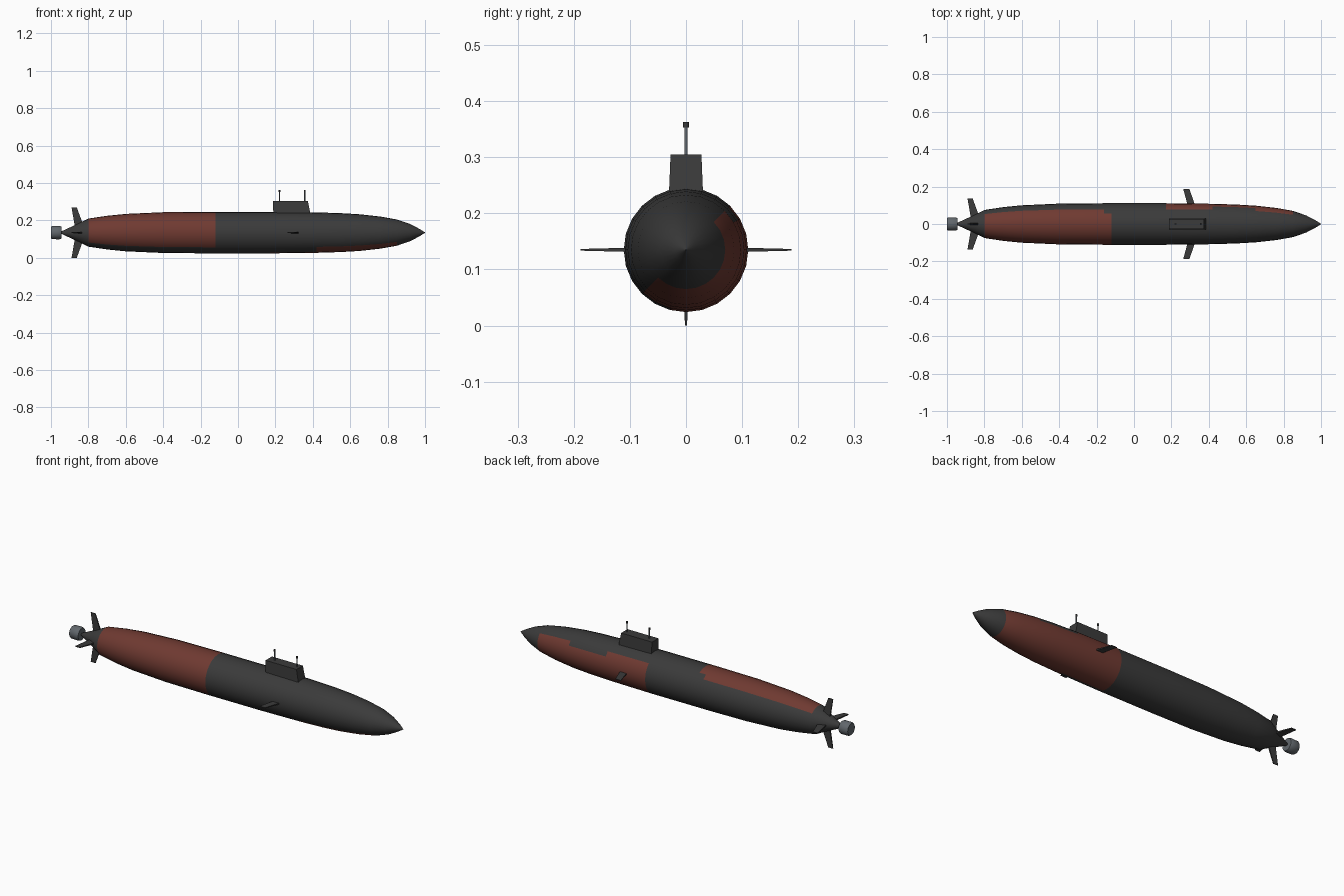
import bpy, bmesh, math
from mathutils import Matrix, Vector

cube = bpy.data.objects.get("Cube")
if cube:
    bpy.data.objects.remove(cube, do_unlink=True)

AXIS = 0.135   # height of the hull centre line
SIDES = 24


def material(name, rgb):
    m = bpy.data.materials.new(name)
    m.use_nodes = True
    m.diffuse_color = (*rgb, 1)
    bsdf = next(n for n in m.node_tree.nodes if n.type == "BSDF_PRINCIPLED")
    bsdf.inputs["Base Color"].default_value = (*rgb, 1)
    return m


dark = material("dark grey", (0.043, 0.043, 0.043))
red = material("rust red", (0.16, 0.042, 0.031))
steel = material("steel grey", (0.12, 0.135, 0.15))


def finish(name, bm, mats, smooth=None):
    bmesh.ops.recalc_face_normals(bm, faces=bm.faces)
    mesh = bpy.data.meshes.new(name)
    bm.to_mesh(mesh)
    bm.free()
    for m in mats:
        mesh.materials.append(m)
    ob = bpy.data.objects.new(name, mesh)
    bpy.context.collection.objects.link(ob)
    if smooth:
        bpy.ops.object.select_all(action="DESELECT")
        ob.select_set(True)
        bpy.context.view_layer.objects.active = ob
        bpy.ops.object.shade_smooth_by_angle(angle=math.radians(smooth))
    return ob


def lathe(profile, paint=None):
    """Rings along x from (x, radius) pairs; paint(x, degrees) picks a material slot."""
    bm = bmesh.new()
    rings = []
    for x, r in profile:
        rings.append([bm.verts.new((x, r * math.cos(math.tau * i / SIDES),
                                    AXIS + r * math.sin(math.tau * i / SIDES)))
                      for i in range(SIDES)])
    for a, b, pa, pb in zip(rings, rings[1:], profile, profile[1:]):
        for i in range(SIDES):
            j = (i + 1) % SIDES
            f = bm.faces.new((a[i], a[j], b[j], b[i]))
            if paint:
                f.material_index = paint((pa[0] + pb[0]) / 2, (i + 0.5) * 360 / SIDES)
    bm.faces.new(rings[0])
    bm.faces.new(rings[-1])
    return bm


def hull_paint(x, deg):
    # Aft patch wraps over the top and down the right side
    if -0.8 < x < -0.12:
        return int((60 if x > -0.16 else 45) < deg < 225)
    # Forward patch wraps from the left side under the keel
    if 0.17 < x < 0.85:
        top = 30 if 0.42 < x < 0.65 else 45
        keel = -105 if x < 0.42 else -135
        d = deg if deg < 180 else deg - 360
        return int(keel < d < top)
    return 0


# Hull
hull_profile = [(-0.95, 0.004), (-0.9, 0.027), (-0.85, 0.05), (-0.8, 0.075), (-0.7, 0.09),
                (-0.6, 0.1), (-0.4, 0.109), (-0.16, 0.111), (-0.12, 0.111), (0.17, 0.111),
                (0.42, 0.108), (0.55, 0.104), (0.65, 0.098), (0.76, 0.086), (0.85, 0.07),
                (0.92, 0.046), (0.97, 0.02), (1.0, 0.001)]
finish("hull", lathe(hull_profile, hull_paint), [dark, red], 40)

# Propulsor drum behind the tail
drum = [(-1, 0.031), (-0.994, 0.035), (-0.955, 0.036), (-0.945, 0.032)]
finish("propulsor", lathe(drum), [steel], 40)


def tapered_block(bottom, top):
    """Block between two rectangles given as (x0, x1, half_width, z)."""
    bm = bmesh.new()
    loops = [[bm.verts.new(c) for c in ((x0, -w, z), (x1, -w, z), (x1, w, z), (x0, w, z))]
             for x0, x1, w, z in (bottom, top)]
    for i in range(4):
        j = (i + 1) % 4
        bm.faces.new((loops[0][i], loops[0][j], loops[1][j], loops[1][i]))
    bm.faces.new(loops[0])
    bm.faces.new(loops[1])
    return bm


# Sail
finish("sail", tapered_block((0.19, 0.39, 0.031, 0.22), (0.186, 0.373, 0.0275, 0.305)), [dark])


# Masts with small heads
def cylinder(name, x, z0, z1, r, mat):
    bm = bmesh.new()
    bmesh.ops.create_cone(bm, cap_ends=True, segments=10, radius1=r, radius2=r, depth=z1 - z0,
                          matrix=Matrix.Translation((x, 0, (z0 + z1) / 2)))
    finish(name, bm, [mat], 40)


for label, x in (("aft", 0.222), ("forward", 0.357)):
    cylinder(label + "_mast", x, 0.3, 0.356, 0.003, steel)
    cylinder(label + "_mast_head", x, 0.353, 0.363, 0.005, dark)


# Fins: built upright on the axis, then turned about it
def fin(name, root, tip, degrees):
    bm = tapered_block(root, tip)
    bm.transform(Matrix.Translation((0, 0, AXIS)) @ Matrix.Rotation(math.radians(degrees), 4, "X"))
    finish(name, bm, [dark])


for label, angle in (("upper", 0), ("right", 90), ("lower", 180), ("left", 270)):
    fin(label + "_stern_fin", (-0.87, -0.82, 0.005, 0.02), (-0.89, -0.862, 0.002, 0.135), angle)
for label, angle in (("right", 90), ("left", 270)):
    fin(label + "_bow_plane", (0.29, 0.33, 0.004, 0.09), (0.263, 0.296, 0.0015, 0.188), angle)
